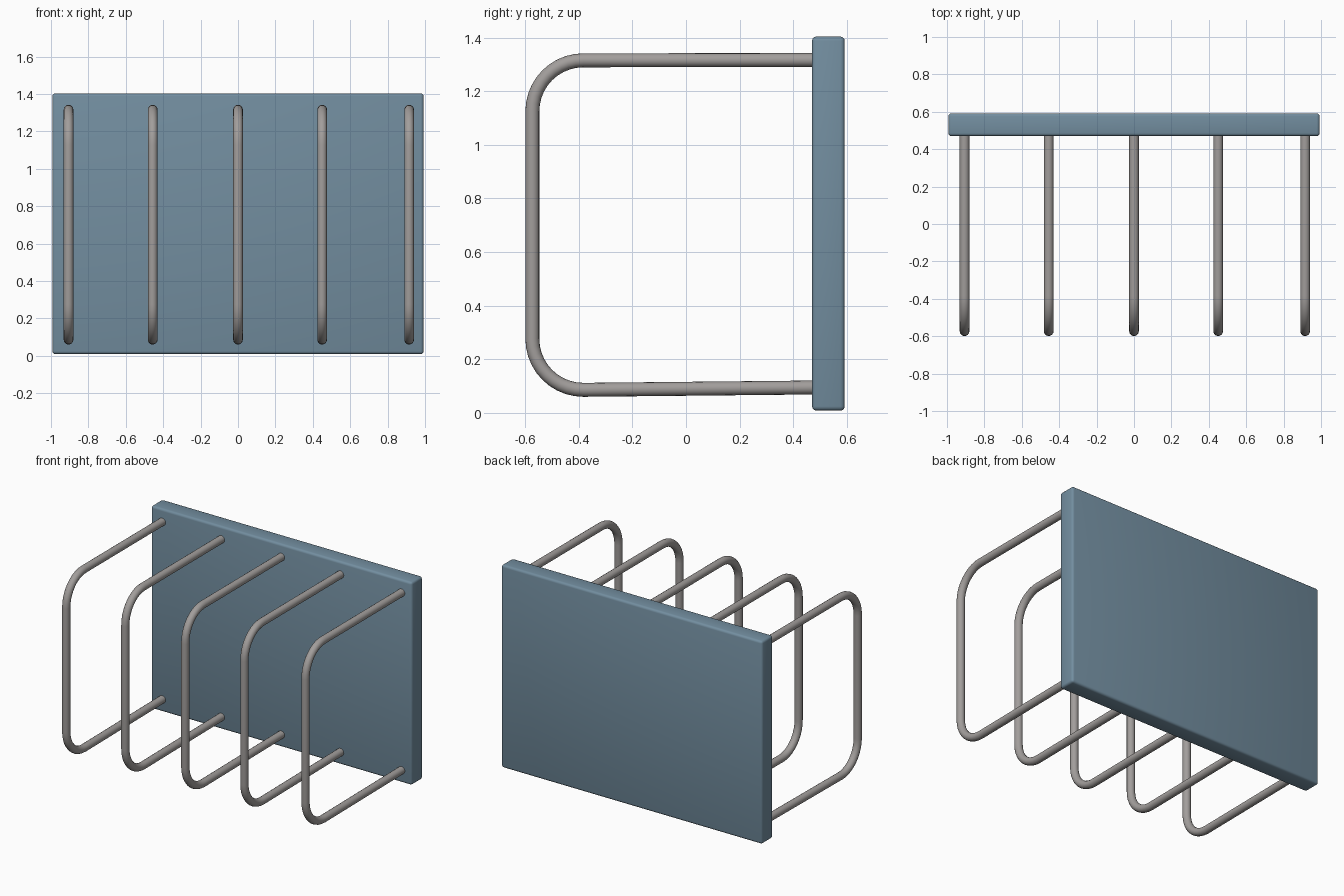
import bpy, bmesh, math
from mathutils import Vector

if "Cube" in bpy.data.objects:
    bpy.data.objects.remove(bpy.data.objects["Cube"])


def material(name, colour):
    m = bpy.data.materials.new(name)
    m.diffuse_color = (*colour, 1)
    m.use_nodes = True
    m.node_tree.nodes["Principled BSDF"].inputs["Base Color"].default_value = m.diffuse_color
    return m


blue = material("worn_blue", (0.17, 0.27, 0.35))
grey = material("bare_metal", (0.36, 0.34, 0.33))


def smooth(obj):
    bpy.ops.object.select_all(action='DESELECT')
    obj.select_set(True)
    bpy.context.view_layer.objects.active = obj
    bpy.ops.object.shade_smooth_by_angle(angle=math.radians(40))


# Back panel: thick slab with softened edges
bm = bmesh.new()
bmesh.ops.create_cube(bm, size=1)
bmesh.ops.scale(bm, vec=(1.985, 0.122, 1.395), verts=bm.verts)
bmesh.ops.translate(bm, vec=(0, 0.531, 0.706), verts=bm.verts)
bmesh.ops.bevel(bm, geom=bm.edges[:], offset=0.016, segments=3,
                profile=0.5, affect='EDGES')
mesh = bpy.data.meshes.new("back_panel")
bm.to_mesh(mesh)
bm.free()
panel = bpy.data.objects.new("back_panel", mesh)
bpy.context.collection.objects.link(panel)
mesh.materials.append(blue)
smooth(panel)


# Hoop centreline in the y-z plane, open ends buried in the panel
FRONT, LOW, HIGH, R = -0.573, 0.086, 1.315, 0.19


def hoop_path():
    pts = [(0.50, LOW + 0.009)]
    for cz, start in ((LOW + R, 270), (HIGH - R, 180)):
        for i in range(11):
            a = math.radians(start - 9 * i)
            pts.append((FRONT + R + R * math.cos(a), cz + R * math.sin(a)))
    pts.append((0.50, HIGH + 0.001))
    return pts


# Round tube swept along the centreline
def add_hoop(name, x, radius=0.026, sides=16):
    pts = [Vector((x, y, z)) for y, z in hoop_path()]
    side = Vector((1, 0, 0))
    bm = bmesh.new()
    rings = []
    for i, p in enumerate(pts):
        t = (pts[min(i + 1, len(pts) - 1)] - pts[max(i - 1, 0)]).normalized()
        if 0 < i < len(pts) - 1:
            t = ((pts[i + 1] - p).normalized() + (p - pts[i - 1]).normalized()).normalized()
        n = side.cross(t)
        rings.append([bm.verts.new(p + radius * (math.cos(a) * side + math.sin(a) * n))
                      for a in (2 * math.pi * k / sides for k in range(sides))])
    for a, b in zip(rings, rings[1:]):
        for k in range(sides):
            j = (k + 1) % sides
            bm.faces.new((a[k], a[j], b[j], b[k]))
    bm.faces.new(rings[0][::-1])
    bm.faces.new(rings[-1])
    bmesh.ops.recalc_face_normals(bm, faces=bm.faces)
    me = bpy.data.meshes.new(name)
    bm.to_mesh(me)
    bm.free()
    me.materials.append(grey)
    obj = bpy.data.objects.new(name, me)
    bpy.context.collection.objects.link(obj)
    smooth(obj)


# Five hoops across the panel
for i, x in enumerate((-0.906, -0.456, 0.0, 0.45, 0.915)):
    add_hoop(f"hoop_{i + 1}", x)
